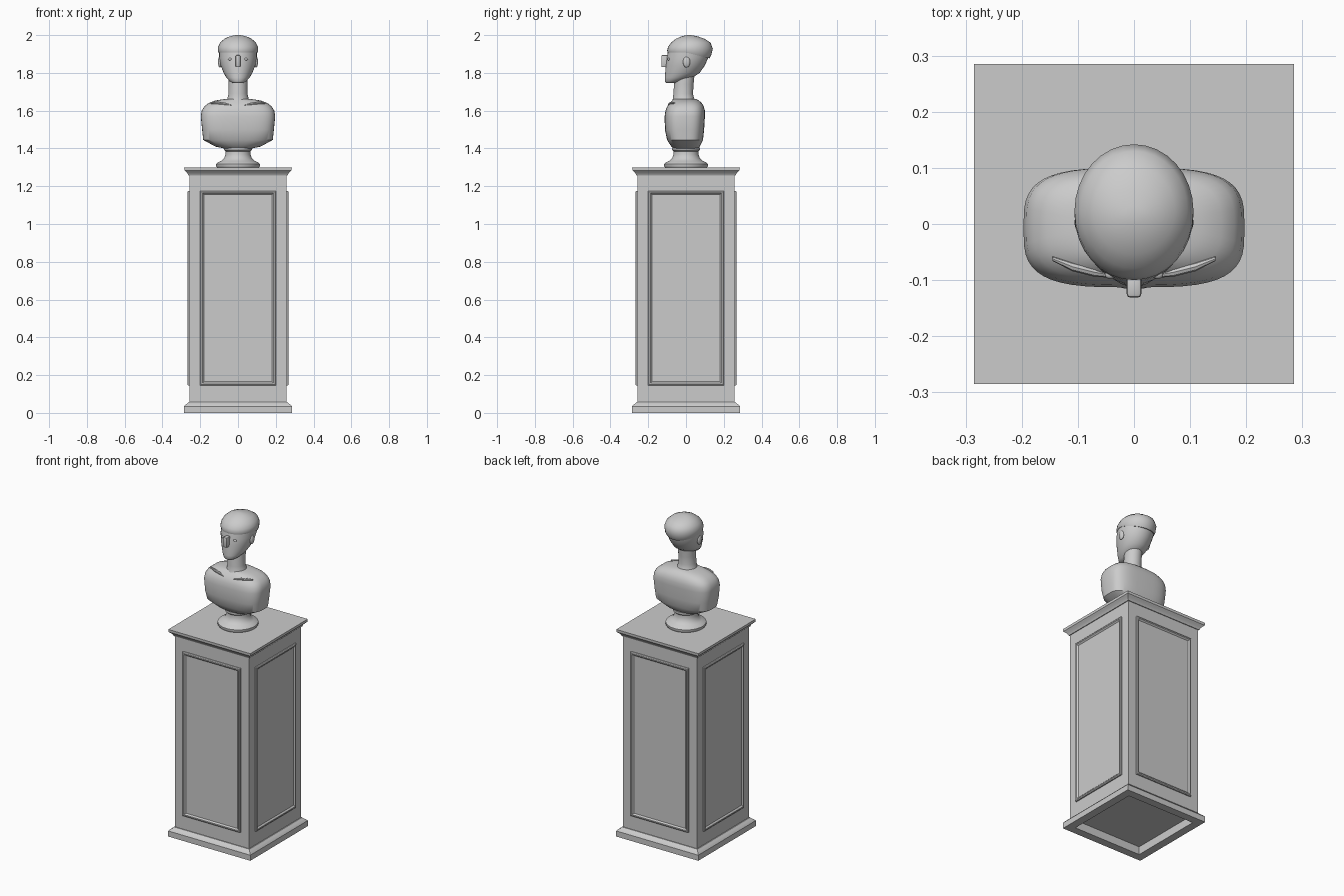
import bpy, bmesh, math
from mathutils import Matrix

if "Cube" in bpy.data.objects:
    bpy.data.objects.remove(bpy.data.objects["Cube"])


def finish(name, bm, angle=35):
    bmesh.ops.recalc_face_normals(bm, faces=bm.faces)
    me = bpy.data.meshes.new(name)
    bm.to_mesh(me)
    bm.free()
    ob = bpy.data.objects.new(name, me)
    bpy.context.collection.objects.link(ob)
    bpy.ops.object.select_all(action='DESELECT')
    ob.select_set(True)
    bpy.context.view_layer.objects.active = ob
    bpy.ops.object.shade_smooth_by_angle(angle=math.radians(angle))
    return ob


def loft(name, rings, bottom=True, top=True, closed=False, angle=35):
    """Skin a list of point rings that all have the same count."""
    bm = bmesh.new()
    rows = [[bm.verts.new(p) for p in r] for r in rings]
    pairs = list(zip(rows, rows[1:]))
    if closed:
        pairs.append((rows[-1], rows[0]))
    for a, b in pairs:
        for i in range(len(a)):
            j = (i + 1) % len(a)
            bm.faces.new((a[i], a[j], b[j], b[i]))
    if bottom and not closed:
        bm.faces.new(rows[0])
    if top and not closed:
        bm.faces.new(rows[-1])
    return finish(name, bm, angle)


def square(h, z):
    return [(-h, -h, z), (h, -h, z), (h, h, z), (-h, h, z)]


def oval(z, hx, y0, y1, n=2.0, count=32):
    """Superellipse section between y0 and y1."""
    pts = []
    for i in range(count):
        a = 2 * math.pi * i / count
        c, s = math.cos(a), math.sin(a)
        pts.append((hx * math.copysign(abs(c) ** (2 / n), c),
                    (y0 + y1) / 2 + (y1 - y0) / 2 * math.copysign(abs(s) ** (2 / n), s), z))
    return pts


def ball(name, loc, size):
    bm = bmesh.new()
    bmesh.ops.create_uvsphere(bm, u_segments=20, v_segments=12, radius=1,
                              matrix=Matrix.Translation(loc) @ Matrix.Diagonal((*size, 1)))
    return finish(name, bm, 60)


# Pedestal: shaft, hollow base moulding, cap moulding
loft("pedestal_shaft", [square(0.257, 0.05), square(0.257, 1.265)])
loft("pedestal_base", [square(h, z) for h, z in
     [(0.235, 0.055), (0.235, 0), (0.285, 0), (0.285, 0.035), (0.278, 0.044),
      (0.268, 0.05), (0.262, 0.058), (0.25, 0.058)]], bottom=False, top=False)
loft("pedestal_cap", [square(h, z) for h, z in
     [(0.25, 1.256), (0.262, 1.256), (0.267, 1.268), (0.276, 1.276),
      (0.284, 1.284), (0.285, 1.3)]], bottom=False)

# Raised panel moulding on each side of the shaft
for k, side in enumerate(("front", "right", "back", "left")):
    rot = Matrix.Rotation(k * math.pi / 2, 4, 'Z')
    rings = []
    for inset, y in [(0, -0.255), (0, -0.264), (0.005, -0.268), (0.012, -0.268), (0.02, -0.26)]:
        x, z0, z1 = 0.2 - inset, 0.145 + inset, 1.175 - inset
        rings.append([rot @ Matrix.Translation(p) @ Matrix.Identity(4).to_translation()
                      for p in [(-x, y, z0), (x, y, z0), (x, y, z1), (-x, y, z1)]])
    loft(side + "_panel", rings)

# Turned socle under the bust
loft("socle", [oval(z, r, -r, r, 2, 40) for r, z in
     [(0.112, 1.3), (0.116, 1.306), (0.116, 1.318), (0.108, 1.326), (0.09, 1.333),
      (0.074, 1.347), (0.066, 1.368), (0.066, 1.385), (0.074, 1.392), (0.074, 1.405)]])

# Torso
loft("torso", [oval(z, hx, y0, y1, n, 48) for z, hx, y0, y1, n in
     [(1.398, 0.065, -0.06, 0.06, 2.2), (1.41, 0.12, -0.078, 0.072, 2.6),
      (1.445, 0.184, -0.1, 0.09, 3.2), (1.5, 0.19, -0.112, 0.096, 3.4),
      (1.57, 0.197, -0.113, 0.1, 3.4), (1.6, 0.192, -0.109, 0.1, 3.3),
      (1.622, 0.179, -0.1, 0.094, 3.2), (1.64, 0.156, -0.087, 0.084, 3),
      (1.654, 0.12, -0.072, 0.068, 2.6), (1.663, 0.06, -0.065, 0.05, 2)]], angle=40)

# Neck
loft("neck", [oval(*s) for s in
     [(1.64, 0.066, -0.078, 0.055), (1.665, 0.056, -0.069, 0.043),
      (1.69, 0.05, -0.067, 0.037), (1.74, 0.05, -0.063, 0.04), (1.79, 0.05, -0.058, 0.045)]])

# Head
loft("head", [oval(*s) for s in
     [(1.746, 0.028, -0.106, -0.05), (1.755, 0.043, -0.112, -0.02), (1.775, 0.062, -0.112, 0.035),
      (1.8, 0.076, -0.11, 0.073), (1.84, 0.092, -0.107, 0.1),
      (1.88, 0.1, -0.102, 0.118), (1.93, 0.1, -0.092, 0.125)]], angle=60)

# Hair cap, its rim dipping towards the nape
hair = []
for z, hx, y0, y1, dip in [(1.908, 0.094, -0.09, 0.115, 1), (1.908, 0.102, -0.097, 0.124, 1),
                           (1.918, 0.106, -0.1, 0.133, 0.8), (1.938, 0.106, -0.095, 0.142, 0.3),
                           (1.96, 0.095, -0.079, 0.13, 0), (1.98, 0.073, -0.054, 0.1, 0),
                           (1.993, 0.045, -0.024, 0.063, 0), (1.999, 0.02, 0, 0.032, 0),
                           (2.0, 0.006, 0.012, 0.022, 0)]:
    hair.append([(x, y, w - dip * 0.25 * max(0, y)) for x, y, w in oval(z, hx, y0, y1)])
loft("hair", hair, angle=50)

# Nose
bm = bmesh.new()
bmesh.ops.create_cube(bm, size=1, matrix=Matrix.Translation((0, -0.112, 1.862))
                      @ Matrix.Diagonal((0.026, 0.038, 0.064, 1)))
bmesh.ops.bevel(bm, geom=bm.edges[:], offset=0.006, segments=2, profile=0.5, affect='EDGES')
finish("nose", bm)

# Paired parts: eyes, ears, collarbones
for s, side in ((-1, "left"), (1, "right")):
    ball(side + "_eye", (s * 0.042, -0.09, 1.872), (0.01, 0.008, 0.007))
    ball(side + "_ear", (s * 0.095, 0.003, 1.858), (0.011, 0.019, 0.03))
    path = [(0.035, -0.092, 1.629), (0.07, -0.086, 1.636),
            (0.11, -0.076, 1.64), (0.145, -0.062, 1.641)]
    rings = []
    for (x, y, z), r in zip(path, (0.004, 0.008, 0.008, 0.004)):
        rings.append([(s * x, y + r * math.cos(a), z + r * math.sin(a))
                      for a in [i * math.pi / 4 for i in range(8)]])
    loft(side + "_collarbone", rings)
